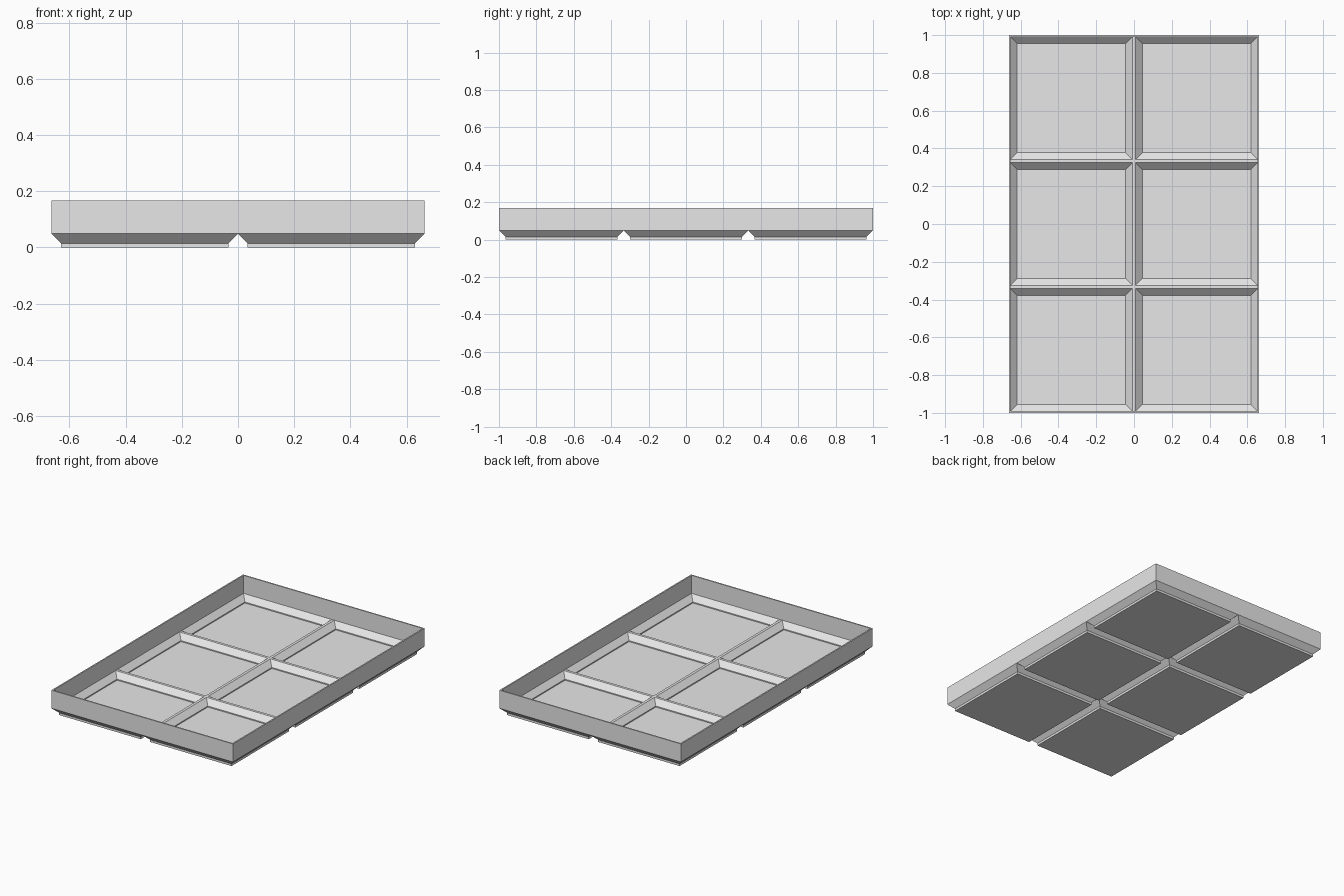
import bpy, bmesh

if "Cube" in bpy.data.objects:
    bpy.data.objects.remove(bpy.data.objects["Cube"])

HX, HY = 0.663, 1.0          # half size of the tray
COLS, ROWS = 2, 3
WALL, RIM, TOP = 0.009, 0.049, 0.168

grey = bpy.data.materials.new("light grey")
grey.diffuse_color = (0.8, 0.8, 0.8, 1)
grey.use_nodes = True
grey.node_tree.nodes["Principled BSDF"].inputs["Base Color"].default_value = grey.diffuse_color


def nested_rectangles(name, cx, cy, hx, hy, profile, capped):
    """Skin a chain of rectangles, each given as (inset, height)."""
    bm = bmesh.new()
    loops = []
    for inset, z in profile:
        x, y = hx - inset, hy - inset
        loops.append([bm.verts.new((cx + sx * x, cy + sy * y, z))
                      for sx, sy in ((-1, -1), (1, -1), (1, 1), (-1, 1))])
    for a, b in zip(loops, loops[1:]):
        for i in range(4):
            j = (i + 1) % 4
            bm.faces.new((a[i], a[j], b[j], b[i]))
    if capped:
        bm.faces.new(loops[0][::-1])
        bm.faces.new(loops[-1])
    mesh = bpy.data.meshes.new(name)
    bm.to_mesh(mesh)
    bm.free()
    mesh.materials.append(grey)
    obj = bpy.data.objects.new(name, mesh)
    bpy.context.collection.objects.link(obj)
    return obj


# Outer wall standing around all compartments
nested_rectangles("outer_wall", 0, 0, HX, HY,
                  [(0, RIM), (0, TOP), (WALL, TOP), (WALL, RIM)], False)

# Compartments: stepped foot underneath, chamfered thin pan inside
pan = [(0.034, 0), (0.034, 0.015), (0, RIM),
       (WALL, RIM), (0.044, 0.015), (0.044, 0.008)]
hx, hy = HX / COLS, HY / ROWS
for c in range(COLS):
    for r in range(ROWS):
        nested_rectangles(f"compartment_{c + 1}_{r + 1}",
                          -HX + hx * (2 * c + 1), -HY + hy * (2 * r + 1),
                          hx, hy, pan, True)
